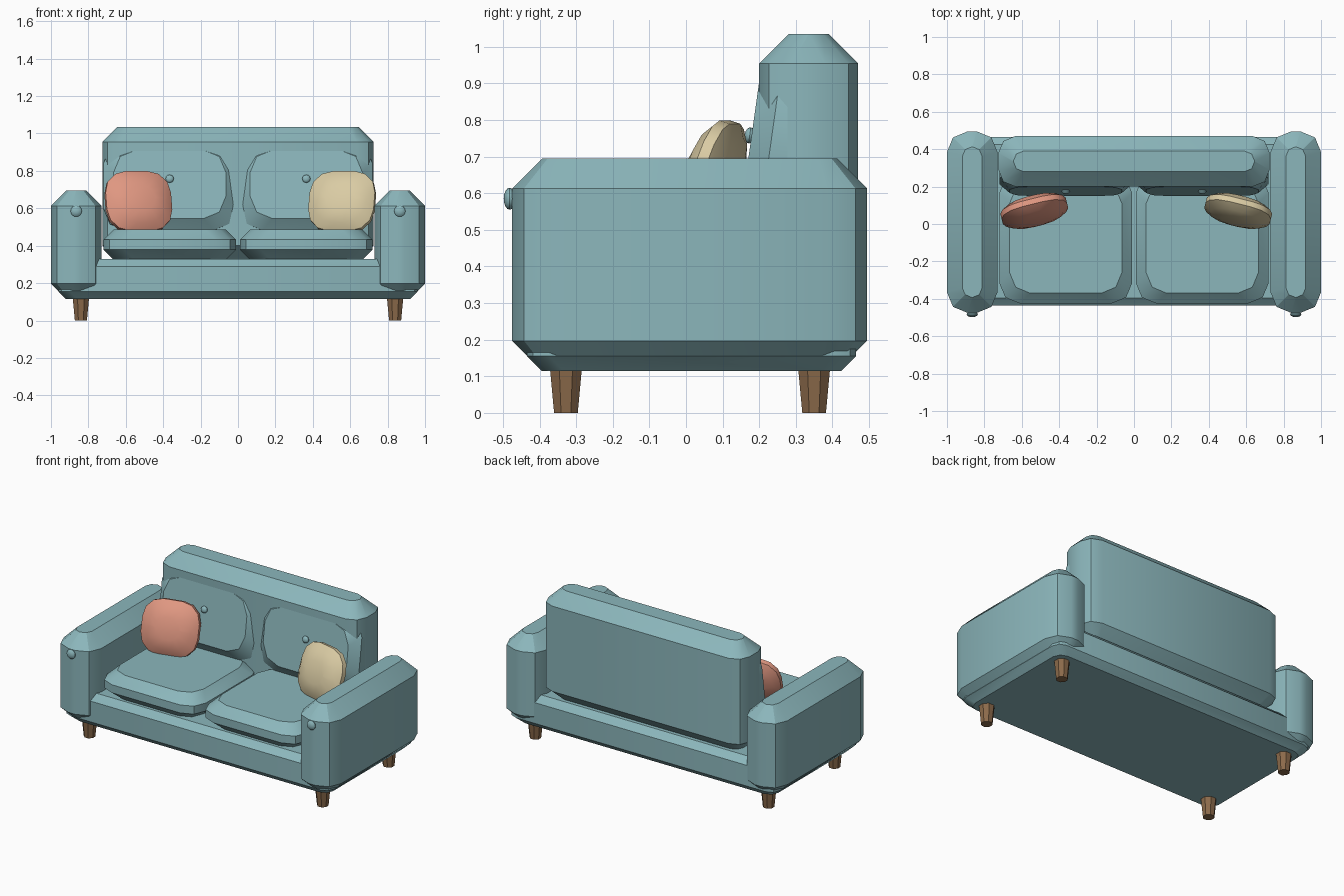
import bpy, bmesh
from math import radians, sin, cos, pi
from mathutils import Matrix

old = bpy.data.objects.get("Cube")
if old:
    bpy.data.objects.remove(old, do_unlink=True)


def material(name, rgb):
    m = bpy.data.materials.new(name)
    m.use_nodes = True
    m.diffuse_color = (*rgb, 1)
    m.node_tree.nodes["Principled BSDF"].inputs["Base Color"].default_value = (*rgb, 1)
    return m


TEAL = material("teal fabric", (0.26, 0.47, 0.50))
CORAL = material("coral fabric", (0.74, 0.31, 0.22))
CREAM = material("cream fabric", (0.70, 0.60, 0.37))
WOOD = material("brown wood", (0.26, 0.145, 0.07))


def finish(name, bm, mat, matrix):
    bmesh.ops.recalc_face_normals(bm, faces=bm.faces)
    mesh = bpy.data.meshes.new(name)
    bm.to_mesh(mesh)
    bm.free()
    mesh.materials.append(mat)
    ob = bpy.data.objects.new(name, mesh)
    bpy.context.collection.objects.link(ob)
    ob.matrix_world = matrix
    bpy.ops.object.select_all(action='DESELECT')
    ob.select_set(True)
    bpy.context.view_layer.objects.active = ob
    bpy.ops.object.shade_smooth_by_angle(angle=radians(30))
    return ob


def place(x, y, z, tilt=0, turn=0):
    return (Matrix.Translation((x, y, z)) @ Matrix.Rotation(radians(turn), 4, 'Z')
            @ Matrix.Rotation(radians(tilt), 4, 'X'))


def rounded_rect(w, d, r, segs):
    """Outline of a rectangle with rounded corners, centred on the origin."""
    r = min(r, w * 0.49, d * 0.49)
    pts = []
    for i, (sx, sy) in enumerate([(1, 1), (-1, 1), (-1, -1), (1, -1)]):
        for k in range(segs + 1):
            a = pi / 2 * (i + k / segs)
            pts.append((sx * (w / 2 - r) + r * cos(a), sy * (d / 2 - r) + r * sin(a)))
    return pts


def padded(name, w, d, r, levels, mat, matrix, segs=2):
    """Loft rounded rectangles through (height, inset) levels."""
    bm = bmesh.new()
    rings = [[bm.verts.new((x, y, z)) for x, y in
              rounded_rect(w - 2 * inset, d - 2 * inset, r, segs)] for z, inset in levels]
    n = len(rings[0])
    for a, b in zip(rings, rings[1:]):
        for i in range(n):
            j = (i + 1) % n
            bm.faces.new((a[i], a[j], b[j], b[i]))
    bm.faces.new(rings[0])
    bm.faces.new(rings[-1])
    return finish(name, bm, mat, matrix)


def chamfered(z0, z1, c):
    return [(z0, c), (z0 + c, 0), (z1 - c, 0), (z1, c)]


def button(name, radius, depth, matrix):
    bm = bmesh.new()
    bmesh.ops.create_uvsphere(bm, u_segments=16, v_segments=8, radius=1)
    bmesh.ops.scale(bm, vec=(radius, radius, depth), verts=bm.verts)
    finish(name, bm, TEAL, matrix)


# Frame and backrest
padded("base", 1.92, 0.90, 0.06, chamfered(0.115, 0.33, 0.04), TEAL, place(0, 0.015, 0))
padded("backrest", 1.45, 0.27, 0.09, chamfered(0.32, 1.035, 0.08), TEAL, place(0, 0.335, 0))

for side, s in (("left", 1), ("right", -1)):
    # Armrest with its front button
    padded(side + "_arm", 0.27, 0.97, 0.11, chamfered(0.115, 0.695, 0.082), TEAL,
           place(s * 0.865, 0.01, 0))
    button(side + "_arm_button", 0.03, 0.016, place(s * 0.865, -0.482, 0.585, tilt=90))

    # Seat cushion
    padded(side + "_seat_cushion", 0.71, 0.70, 0.11, chamfered(0.325, 0.487, 0.055), TEAL,
           place(s * 0.365, -0.075, 0))

    # Leaning back cushion with its button
    padded(side + "_back_cushion", 0.71, 0.48, 0.12,
           [(-0.17, 0.055), (-0.12, 0), (-0.055, 0), (0, 0.055)], TEAL,
           place(s * 0.365, 0.175, 0.728, tilt=82))
    button(side + "_back_button", 0.022, 0.014, place(s * 0.365, 0.174, 0.758, tilt=82))

    # Tapered legs
    for end, y in (("front", -0.328), ("rear", 0.35)):
        bm = bmesh.new()
        bmesh.ops.create_cone(bm, cap_ends=True, segments=8, radius1=0.035,
                              radius2=0.048, depth=0.13)
        finish(f"{side}_{end}_leg", bm, WOOD, place(s * 0.84, y, 0.065, turn=22.5))

# Throw pillows, leaning back and turned inward
PUFF = [(-0.065, 0.10), (-0.045, 0.035), (-0.015, 0), (0.015, 0), (0.045, 0.035), (0.065, 0.10)]
for name, mat, x, turn in (("coral_pillow", CORAL, -0.533, 14), ("cream_pillow", CREAM, 0.557, -14)):
    padded(name, 0.36, 0.335, 0.12, PUFF, mat, place(x, 0.07, 0.635, tilt=72, turn=turn), segs=3)
